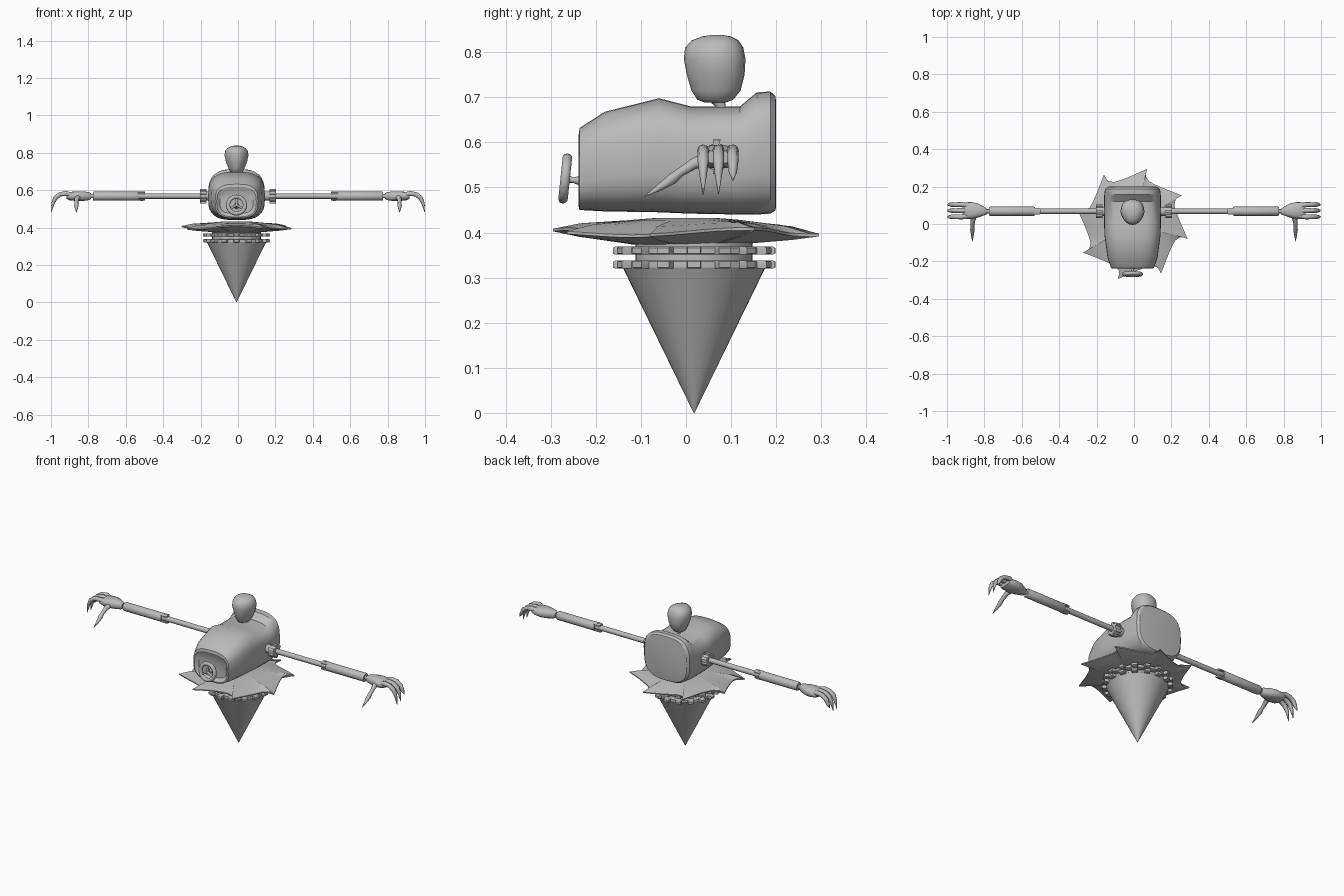
import bpy, bmesh, math
from mathutils import Vector, Matrix

if "Cube" in bpy.data.objects:
    bpy.data.objects.remove(bpy.data.objects["Cube"])

metal = bpy.data.materials.new("plain_grey")
metal.use_nodes = True
grey = (0.5, 0.5, 0.5, 1)
metal.diffuse_color = grey
metal.node_tree.nodes["Principled BSDF"].inputs["Base Color"].default_value = grey
TAU = math.tau
CX, CY = -0.008, 0.018


def finish(name, bm, smooth=35):
    bmesh.ops.recalc_face_normals(bm, faces=bm.faces)
    mesh = bpy.data.meshes.new(name)
    bm.to_mesh(mesh)
    bm.free()
    mesh.materials.append(metal)
    ob = bpy.data.objects.new(name, mesh)
    bpy.context.collection.objects.link(ob)
    bpy.ops.object.select_all(action='DESELECT')
    ob.select_set(True)
    bpy.context.view_layer.objects.active = ob
    if smooth:
        bpy.ops.object.shade_smooth_by_angle(angle=math.radians(smooth))
    return ob


def loft(name, rings, smooth=35):
    """Skin a stack of equal rings and cap both ends."""
    bm = bmesh.new()
    rows = [[bm.verts.new(p) for p in ring] for ring in rings]
    n = len(rows[0])
    for a, b in zip(rows, rows[1:]):
        for i in range(n):
            j = (i + 1) % n
            bm.faces.new((a[i], a[j], b[j], b[i]))
    bm.faces.new(rows[0])
    bm.faces.new(rows[-1])
    return finish(name, bm, smooth)


def tube(name, path, radii, sides=12, smooth=50):
    """Round tube through points with a radius at each."""
    pts = [Vector(p) for p in path]
    rings = []
    for i, p in enumerate(pts):
        d = pts[min(i + 1, len(pts) - 1)] - pts[max(i - 1, 0)]
        q = Vector((0, 0, 1)).rotation_difference(d)
        rings.append([p + q @ Vector((radii[i] * math.cos(TAU * k / sides),
                                      radii[i] * math.sin(TAU * k / sides), 0))
                      for k in range(sides)])
    return loft(name, rings, smooth)


def gear(name, centre, inner, outer, thick, teeth, axis='Z'):
    """Toothed plate with square teeth."""
    turn = Matrix.Rotation(math.pi / 2, 3, 'Y') if axis == 'X' else Matrix.Identity(3)
    ring = []
    for t in range(teeth):
        for off, r in ((-.25, inner), (-.2, outer), (0, outer), (.2, outer), (.25, inner), (.5, inner)):
            a = TAU * (t + off) / teeth
            ring.append((r * math.cos(a), r * math.sin(a)))
    return loft(name, [[Vector(centre) + turn @ Vector((x * s, y * s, h * thick / 2)) for x, y in ring]
                       for h, s in ((-1, .97), (-.7, 1), (.7, 1), (1, .97))], 20)


def power(v, e):
    return math.copysign(abs(v) ** e, v)


# Barrel body: y, half width, bottom, top
stations = [(-.222, .088, .475, .585), (-.238, .106, .457, .618), (-.236, .114, .45, .632),
            (-.18, .134, .447, .668), (-.06, .15, .445, .698), (.01, .152, .442, .68),
            (.12, .152, .44, .68), (.157, .151, .44, .711), (.187, .147, .442, .713),
            (.198, .136, .449, .703), (.2, .125, .458, .69)]
body = []
for y, w, zb, zt in stations:
    mid, half = (zb + zt) / 2, (zt - zb) / 2
    body.append([(CX + w * power(math.cos(TAU * k / 32), .67), y,
                  mid + half * power(math.sin(TAU * k / 32), .67)) for k in range(32)])
loft("body", body, 32)

# Head: z, half width, front y, back y; narrower towards the front
head = []
for z, w, y0, y1 in [(.689, .018, .04, .09), (.695, .032, .025, .105), (.715, .042, .012, .121),
                     (.75, .056, .002, .13), (.785, .064, -.005, .132), (.81, .06, -.002, .127),
                     (.826, .048, .012, .117), (.835, .03, .035, .1), (.838, .012, .055, .082)]:
    ring = []
    for k in range(20):
        c, s = math.cos(TAU * k / 20), math.sin(TAU * k / 20)
        ring.append((CX + w * power(c, .85) * (1 + .3 * min(s, 0)),
                     (y0 + y1) / 2 + (y1 - y0) / 2 * power(s, .85), z))
    head.append(ring)
loft("head", head, 45)
tube("neck", [(CX, .08, .66), (CX, .078, .68), (CX, .07, .695)], [.014, .01, .016])

# Front hand wheel with three spokes, leaning forward at the top
hub = Vector((CX, -.268, .52))
lean = Matrix.Rotation(math.radians(84), 3, 'X')
wheel = []
bm = bmesh.new()
rows = []
for i in range(32):
    a = TAU * i / 32
    rows.append([bm.verts.new(hub + lean @ Vector((math.cos(a) * r, math.sin(a) * r, h)))
                 for r, h in [(.045 + .011 * math.cos(TAU * j / 10), .011 * math.sin(TAU * j / 10))
                              for j in range(10)]])
for i in range(32):
    for j in range(10):
        k, m = (i + 1) % 32, (j + 1) % 10
        bm.faces.new((rows[i][j], rows[k][j], rows[k][m], rows[i][m]))
finish("wheel_rim", bm, 60)
for i in range(3):
    a = math.radians(90 + 120 * i)
    tube("wheel_spoke_%d" % i, [hub, hub + lean @ Vector((math.cos(a) * .04, math.sin(a) * .04, 0))],
         [.006, .006], 8)
tube("wheel_stem", [hub, (CX, -.25, .516), (CX, -.22, .515)], [.01, .006, .016])

# Saw disc: eight hooked teeth on a thin lens
outline = []
for t in range(8):
    tip = math.radians(75 - 45 * t)
    for turn, r in ((0, .305), (1, .285), (-1, .262), (-6, .245), (-14, .243), (-22, .248), (-30, .26), (-38, .28)):
        a = tip + math.radians(turn)
        outline.append((a, r, t))
saw = []
for f, z in [(.3, .372), (.5, .374), (.8, .387), (1, .397), (1, .403), (.8, .417), (.5, .428), (.3, .432)]:
    ring = []
    for a, r, t in outline:
        base = .243 * f if f < .8 else r * f
        wave = .008 * math.sin(3 * a) * max(0, f - .5) * 2
        ring.append((CX + base * math.cos(a), base * math.sin(a), z + wave))
    saw.append(ring)
loft("saw_disc", saw, 40)

# Gear rings, core and drill cone
gear("upper_gear", (CX, CY, .36), .158, .18, .018, 16)
gear("lower_gear", (CX, CY, .329), .158, .18, .018, 16)
tube("gear_core", [(CX, CY, .32), (CX, CY, .385)], [.13, .13], 40)
tube("drill_cone", [(CX, CY, .322), (CX, CY, 0)], [.158, .001], 48)

# Arms
AY, AZ = .068, .568
for side, s in (("left", 1), ("right", -1)):
    def at(x, y=0, z=0):
        return (s * x, AY + y, AZ + z)

    def limb(part, path, radii, sides=12):
        return tube(side + "_" + part, [at(*p) for p in path], radii, sides)

    # Shoulder joint and rod
    limb("shoulder_collar", [(.12,), (.17,)], [.024, .024])
    gear(side + "_shoulder_nut", at(.186), .03, .039, .034, 6, 'X')
    limb("upper_arm", [(.18,), (.53,)], [.0145, .0145])
    # Forearm with forked elbow
    limb("forearm", [(.53,), (.535,), (.77,), (.775,)], [.022, .0245, .0245, .022], 16)
    for k, e in enumerate((1, -1)):
        fork = []
        for x, h in ((.497, .013), (.505, .018), (.535, .018)):
            fork.append([at(x, y, e * z) for y, z in ((-h, .012), (h, .012), (h, .019), (.4 * h, .0245),
                                                      (-.4 * h, .0245), (-h, .019))])
        loft("%s_elbow_fork_%d" % (side, k), fork, 30)
    limb("elbow_pin", [(.515, 0, -.026), (.515, 0, .026)], [.007, .007])
    limb("wrist", [(.765,), (.8,)], [.011, .011])
    # Palm: x, centre y, half depth, half height
    palm = []
    for x, c, d, h in [(.785, 0, .015, .014), (.795, 0, .02, .021), (.83, .004, .036, .026),
                       (.865, .004, .045, .026), (.9, .004, .044, .022), (.918, .004, .038, .014)]:
        palm.append([at(x, c + d * power(math.cos(TAU * k / 16), .8),
                        h * power(math.sin(TAU * k / 16), .8)) for k in range(16)])
    loft(side + "_palm", palm, 45)
    # Curled claw fingers and thumb
    for k, (y, drop) in enumerate(((-.03, .085), (.004, .082), (.036, .052))):
        limb("finger_%d" % k, [(.885, y * .8, .006), (.92, y, .014), (.95, y, .01), (.975, y, -.008),
                               (.988, y, -.035), (.998, y, -drop)],
             [.012, .0135, .012, .0125, .009, .001], 8)
    limb("thumb", [(.855, -.02, -.004), (.862, -.052, -.016), (.864, -.08, -.034),
                   (.864, -.1, -.05), (.864, -.13, -.07), (.864, -.16, -.088)],
         [.016, .0125, .01, .012, .007, .001], 8)
